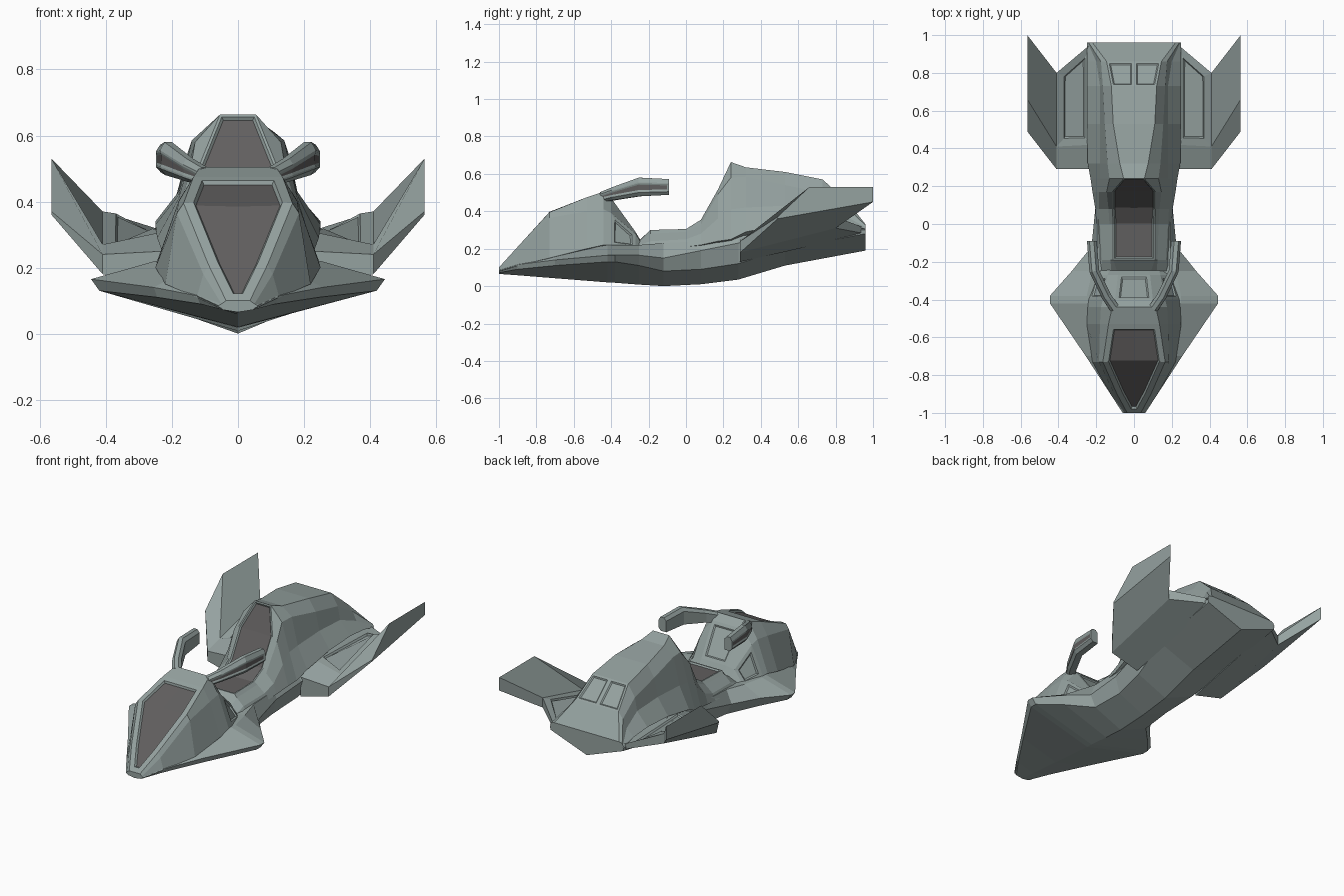
import bpy, bmesh
from mathutils import Vector


def material(name, rgb):
    m = bpy.data.materials.new(name)
    m.diffuse_color = (*rgb, 1)
    return m


BODY = material("body_grey_green", (0.30, 0.36, 0.35))
DARK = material("dark_grey", (0.12, 0.115, 0.115))


def skin(name, rings, recesses=(), mirror=False):
    """Bridge rings; each recess is (strips, spans, rim, depth, dark, joined)."""
    bm = bmesh.new()
    vs = [[bm.verts.new(p) for p in r] for r in rings]
    n = len(rings[0])
    grid = [[bm.faces.new((a[j], a[(j + 1) % n], b[(j + 1) % n], b[j])) for j in range(n)]
            for a, b in zip(vs, vs[1:])]
    bm.faces.new(vs[0])
    bm.faces.new(vs[-1])
    bmesh.ops.recalc_face_normals(bm, faces=bm.faces[:])
    for strips, spans, rim, depth, dark, joined in recesses:
        faces = [grid[i][j] for i in spans for j in strips]
        for t, d in ((rim, 0), (0.007, -depth)):
            if joined:
                bmesh.ops.inset_region(bm, faces=faces, thickness=t, depth=d,
                                       use_even_offset=True, use_boundary=True)
            else:
                bmesh.ops.inset_individual(bm, faces=faces, thickness=t, depth=d,
                                           use_even_offset=True)
        for f in faces:
            f.material_index = int(dark)
    me = bpy.data.meshes.new(name)
    bm.to_mesh(me)
    bm.free()
    me.materials.append(BODY)
    me.materials.append(DARK)
    ob = bpy.data.objects.new(name, me)
    bpy.context.collection.objects.link(ob)
    if mirror:
        ob.modifiers.new("mirror", 'MIRROR')
    return ob


def section(y, keel, *xz):
    """Symmetric cross-section from keel, up one side, over the top and down."""
    half = [(xz[i], xz[i + 1]) for i in range(0, len(xz), 2)]
    pts = [(0, keel)] + half + [(0, half[-1][1])] + [(-x, z) for x, z in reversed(half)]
    return [Vector((x, y, z)) for x, z in pts]


# Lower hull with V keel and flared front wings: y, keel, chine, wing edge, deck
hull = [
    (-1.00, .065, .045, .072, .06, .085, .03, .10),
    (-0.90, .058, .115, .09, .125, .115, .08, .14),
    (-0.70, .042, .245, .11, .255, .14, .20, .17),
    (-0.42, .020, .42, .13, .445, .165, .25, .22),
    (-0.38, .018, .42, .13, .445, .165, .25, .22),
    (-0.25, .008, .31, .11, .33, .165, .22, .22),
    (-0.12, .000, .19, .08, .225, .15, .19, .23),
    (0.08, .010, .175, .09, .205, .19, .19, .24),
    (0.28, .035, .20, .12, .235, .23, .20, .28),
    (0.53, .110, .245, .20, .25, .31, .20, .33),
    (0.96, .190, .245, .28, .25, .30, .22, .32),
]
skin("lower_hull", [section(*s) for s in hull])

# Front cowl with dark inset panel, vents and dashboard
cowl = [
    (-1.00, .068, .06, .08, .05, .09, .036, .10),
    (-0.90, .08, .125, .11, .105, .18, .09, .21),
    (-0.73, .10, .22, .15, .185, .365, .165, .395),
    (-0.53, .12, .25, .20, .18, .40, .135, .475),
    (-0.44, .12, .245, .22, .175, .41, .115, .505),
    (-0.40, .12, .24, .22, .165, .39, .10, .47),
    (-0.27, .12, .20, .20, .14, .28, .085, .29),
    (-0.24, .12, .19, .20, .13, .23, .08, .24),
]
skin("front_cowl", [section(*s) for s in cowl], [
    ((3, 4), range(0, 3), .03, .012, True, True),
    ((3, 4), (5,), .02, .006, False, True),
    ((1, 6), (5,), .02, .008, False, False),
])

# Rear fuselage: seat pan, backrest and tail hump with rear windows
tail = [
    (-0.25, .15, .195, .20, .17, .22, .12, .24, .09, .245),
    (-0.19, .15, .195, .20, .17, .24, .125, .28, .11, .30),
    (0.00, .15, .20, .21, .18, .25, .13, .29, .11, .305),
    (0.08, .15, .205, .22, .185, .28, .135, .33, .115, .355),
    (0.17, .15, .22, .24, .185, .36, .145, .49, .115, .515),
    (0.24, .15, .23, .25, .18, .41, .13, .58, .055, .663),
    (0.32, .15, .245, .29, .18, .42, .14, .585, .075, .635),
    (0.53, .18, .25, .33, .18, .43, .155, .54, .11, .61),
    (0.73, .20, .25, .34, .18, .42, .165, .50, .12, .57),
    (0.86, .22, .25, .33, .20, .37, .175, .42, .145, .455),
    (0.96, .24, .25, .305, .245, .315, .24, .325, .22, .33),
]
skin("rear_fuselage", [section(*s) for s in tail], [
    ((4, 5), range(1, 5), .008, .008, True, True),
    ((4, 5), (8,), .012, .006, False, False),
])

# Rear wings with upswept fins: x, then (y, z) of the profile
wings = [
    (.22, [(.29, .13), (.29, .25), (.42, .31), (.96, .31), (.96, .28)]),
    (.41, [(.29, .18), (.29, .24), (.41, .27), (.80, .37), (.80, .31)]),
    (.565, [(.49, .36), (.49, .37), (.66, .53), (1.0, .53), (1.0, .45)]),
]
skin("rear_wings", [[Vector((x, y, z)) for y, z in p] for x, p in wings],
     [((2,), (0,), .04, .01, False, False)], mirror=True)

# Handlebars swept back from the cowl: x, y, z, half height, outward direction
path = [
    (.10, -.45, .475, .028, .8, -.6),
    (.145, -.385, .495, .035, .85, -.5),
    (.21, -.25, .53, .05, .98, -.2),
    (.223, -.09, .53, .042, 1, 0),
]
shape = [(-1, .6), (-.4, 1), (.5, 1), (1, .5), (1, -.6), (.4, -1), (-1, -1)]
bars = [[Vector((x + u * .026 * nx, y + u * .026 * ny, z + v * h)) for u, v in shape]
        for x, y, z, h, nx, ny in path]
skin("handlebars", bars, [((3,), (0, 1, 2), .006, .003, True, True)], mirror=True)
